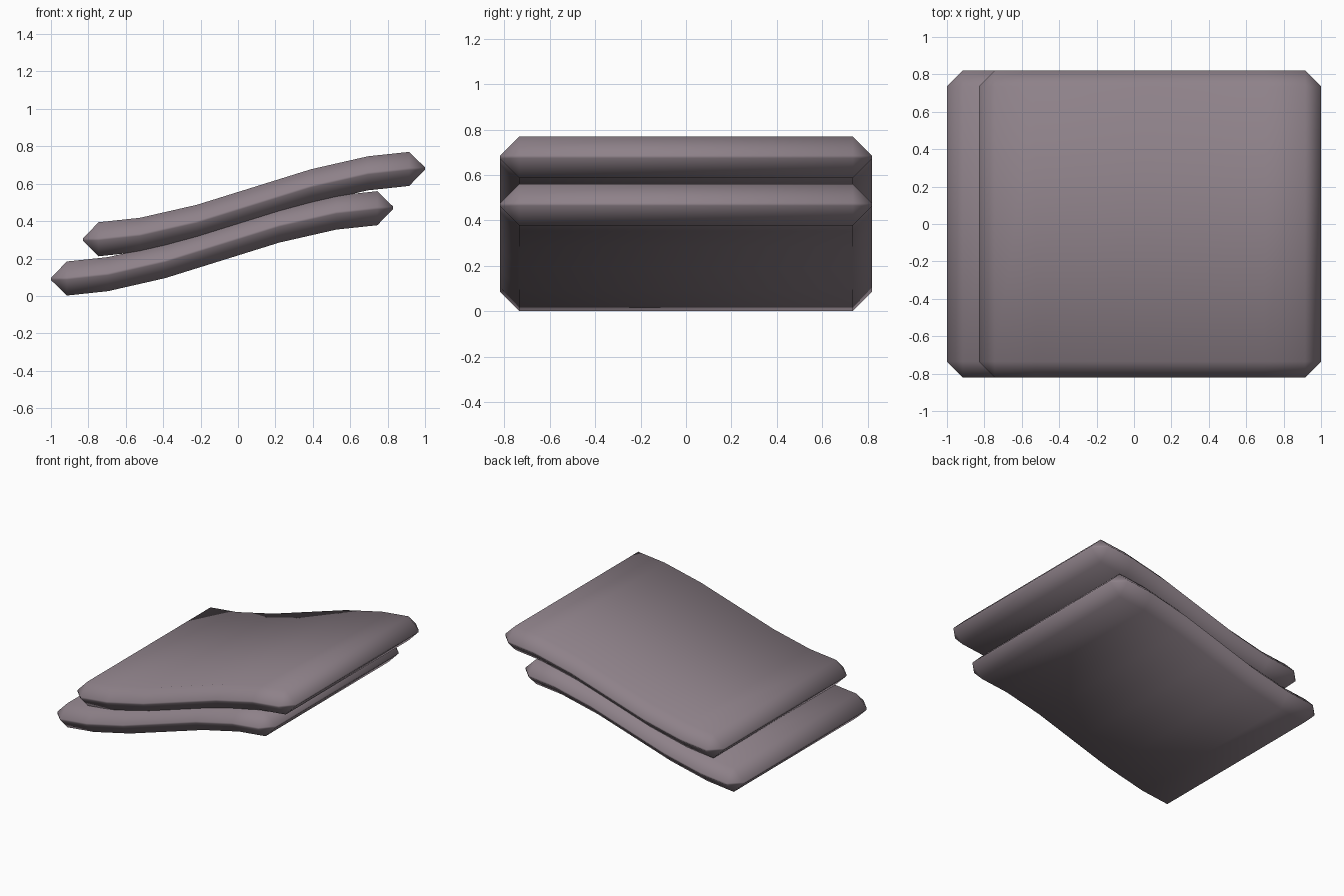
import bpy, bmesh, math
from mathutils import Vector

if "Cube" in bpy.data.objects:
    bpy.data.objects.remove(bpy.data.objects["Cube"])

L, W, T, CH = 1.83, 1.64, 0.182, 0.085   # length, width, thickness, chamfer

mat = bpy.data.materials.new("dusty mauve grey")
mat.diffuse_color = (0.27, 0.22, 0.25, 1)
mat.use_nodes = True
mat.node_tree.nodes["Principled BSDF"].inputs["Base Color"].default_value = mat.diffuse_color


def wavy_slab(name, cx, cz):
    """Chamfered slab bent into a half sine wave along its length."""
    bm = bmesh.new()
    bmesh.ops.create_cube(bm, size=1)
    bmesh.ops.scale(bm, vec=(L, W, T), verts=bm.verts)
    bmesh.ops.bevel(bm, geom=bm.edges[:], offset=CH, offset_type='OFFSET',
                    segments=1, profile=0.5, affect='EDGES')
    # five cross cuts, evenly spaced
    for i in range(-2, 3):
        bmesh.ops.bisect_plane(bm, geom=bm.verts[:] + bm.edges[:] + bm.faces[:],
                               plane_co=Vector((i * L / 6, 0, 0)),
                               plane_no=Vector((1, 0, 0)))
    # S-shaped bend
    for v in bm.verts:
        v.co.z += 0.19 * math.sin(math.pi * v.co.x / L)
    bmesh.ops.recalc_face_normals(bm, faces=bm.faces)
    for f in bm.faces:
        f.smooth = True
    me = bpy.data.meshes.new(name)
    bm.to_mesh(me)
    bm.free()
    me.materials.append(mat)
    ob = bpy.data.objects.new(name, me)
    ob.location = (cx, 0, cz)
    bpy.context.collection.objects.link(ob)


wavy_slab("lower_slab", -0.085, 0.281)
wavy_slab("upper_slab", 0.085, 0.491)
